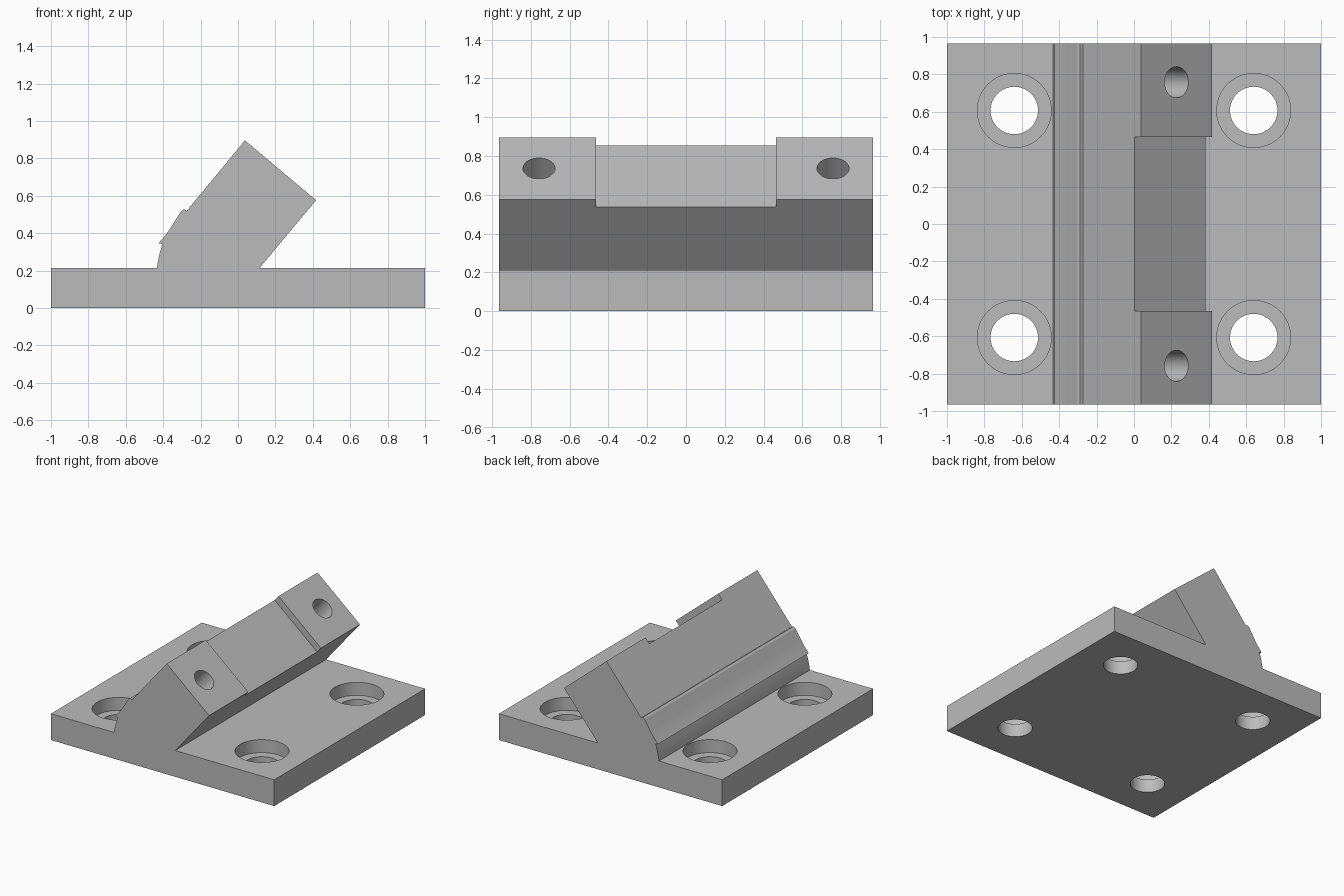
import bpy
import bmesh
from math import radians
from mathutils import Matrix, Vector

if "Cube" in bpy.data.objects:
    bpy.data.objects.remove(bpy.data.objects["Cube"], do_unlink=True)

HALF_Y = 0.965
PLATE = 0.213
TILT = Matrix.Rotation(radians(40), 4, 'Y')
FACE_MID = Vector((0.227, 0, 0.736))

grey = bpy.data.materials.new("plain grey")
grey.use_nodes = True
colour = (0.5, 0.5, 0.5, 1)
grey.diffuse_color = colour
grey.node_tree.nodes["Principled BSDF"].inputs["Base Color"].default_value = colour


def make_object(name, bm):
    bmesh.ops.recalc_face_normals(bm, faces=bm.faces)
    mesh = bpy.data.meshes.new(name)
    bm.to_mesh(mesh)
    bm.free()
    mesh.materials.append(grey)
    obj = bpy.data.objects.new(name, mesh)
    bpy.context.collection.objects.link(obj)
    return obj


def extrude_profile(name, points):
    bm = bmesh.new()
    face = bm.faces.new([bm.verts.new((x, -HALF_Y, z)) for x, z in points])
    new = bmesh.ops.extrude_face_region(bm, geom=[face])["geom"]
    verts = [v for v in new if isinstance(v, bmesh.types.BMVert)]
    bmesh.ops.translate(bm, verts=verts, vec=(0, 2 * HALF_Y, 0))
    return make_object(name, bm)


def cut(target, bm):
    cutter = make_object("cutter", bm)
    cutter.hide_render = True
    mod = target.modifiers.new("cut", 'BOOLEAN')
    mod.operation = 'DIFFERENCE'
    mod.solver = 'EXACT'
    mod.object = cutter
    bpy.context.view_layer.objects.active = target
    bpy.ops.object.modifier_apply(modifier=mod.name)
    bpy.data.objects.remove(cutter, do_unlink=True)


def cut_hole(target, matrix, radius, depth):
    """Cylinder centred on the matrix origin, reaching depth either way."""
    bm = bmesh.new()
    bmesh.ops.create_cone(bm, cap_ends=True, segments=48, radius1=radius,
                          radius2=radius, depth=2 * depth, matrix=matrix)
    cut(target, bm)


# Base plate and leaning block as one cross-section
bracket = extrude_profile("angled_bracket", [
    (-1, 0), (1, 0), (1, PLATE), (0.114, PLATE), (0.417, 0.577), (0.037, 0.896),
    (-0.274, 0.52), (-0.289, 0.529), (-0.305, 0.517), (-0.355, 0.437),
    (-0.385, 0.393), (-0.424, 0.347), (-0.404, 0.342), (-0.418, 0.295),
    (-0.428, 0.25), (-0.434, PLATE), (-1, PLATE)])

# Shallow recess across the middle of the leaning face
recess = bmesh.new()
bmesh.ops.create_cube(recess, size=1, matrix=Matrix.Translation(FACE_MID) @ TILT
                      @ Matrix.Diagonal((0.7, 0.93, 0.106, 1)))
cut(bracket, recess)

# Counterbored mounting holes and tilted screw holes
for sy in (-1, 1):
    for sx in (-1, 1):
        at = Matrix.Translation((sx * 0.64, sy * 0.607, PLATE))
        cut_hole(bracket, at, 0.198, 0.105)
        cut_hole(bracket, at, 0.127, 0.3)
    at = Matrix.Translation(FACE_MID + Vector((0, sy * 0.758, 0)))
    cut_hole(bracket, at @ TILT, 0.083, 0.4)

bpy.ops.object.select_all(action='DESELECT')
bracket.select_set(True)
bpy.context.view_layer.objects.active = bracket
bpy.ops.object.shade_smooth_by_angle(angle=radians(20))
